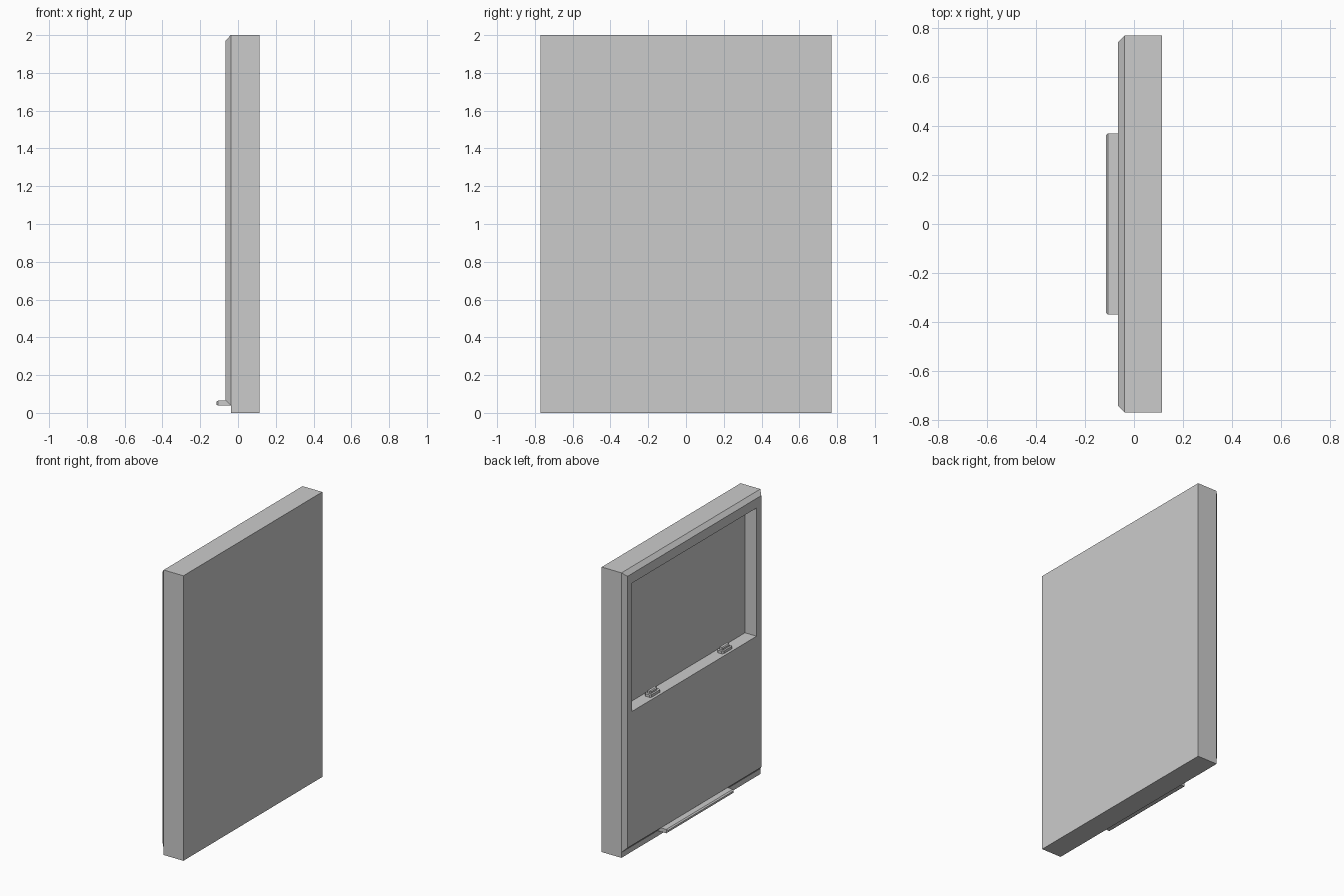
import bpy
import bmesh

if "Cube" in bpy.data.objects:
    bpy.data.objects.remove(bpy.data.objects["Cube"])

grey = bpy.data.materials.new("plain_grey")
grey.use_nodes = True
grey.diffuse_color = (0.6, 0.6, 0.6, 1)
grey.node_tree.nodes["Principled BSDF"].inputs["Base Color"].default_value = (0.6, 0.6, 0.6, 1)


def loft(name, rings, closed=False, y=0):
    """Skin rectangular rings (x, half width, bottom, top); cap or join the ends."""
    bm = bmesh.new()
    loops = [[bm.verts.new((x, y + s * w, z)) for s, z in
              ((-1, lo), (1, lo), (1, hi), (-1, hi))] for x, w, lo, hi in rings]
    pairs = list(zip(loops, loops[1:]))
    if closed:
        pairs.append((loops[-1], loops[0]))
    else:
        bm.faces.new(loops[0])
        bm.faces.new(loops[-1])
    for a, b in pairs:
        for i in range(4):
            j = (i + 1) % 4
            bm.faces.new((a[i], a[j], b[j], b[i]))
    bmesh.ops.recalc_face_normals(bm, faces=bm.faces)
    mesh = bpy.data.meshes.new(name)
    bm.to_mesh(mesh)
    bm.free()
    mesh.materials.append(grey)
    obj = bpy.data.objects.new(name, mesh)
    bpy.context.collection.objects.link(obj)
    return obj


BACK, STEP, FACE, PANE = 0.115, -0.038, -0.065, 0.025
W, H, C = 0.77, 2.0, 0.028
opening = (0.69, 1.005, 1.905)

# Main block with the upper pane recessed into it
loft("window_body", [(BACK, W, 0, H), (STEP, W, 0, H),
                     (STEP, *opening), (PANE, *opening)])

# Bevelled front layer around the opening
loft("front_panel", [(STEP, W, 0.038, H), (FACE, W - C, 0.038 + C, H - C),
                     (FACE, *opening), (STEP, *opening)], closed=True)

# Lift rail at the foot, with a chamfered lip
loft("lift_rail", [(STEP, 0.37, 0.038, 0.065), (-0.106, 0.37, 0.038, 0.065),
                   (-0.115, 0.362, 0.045, 0.058)])

# Pair of latches on the ledge: tapered base and raised lever
for side, y in (("left", 0.4), ("right", -0.4)):
    z = opening[1]
    loft(side + "_latch_base", [(0.005, 0.045, z, z + 0.018), (-0.005, 0.055, z, z + 0.018),
                                (-0.035, 0.055, z, z + 0.018), (-0.045, 0.045, z, z + 0.018)], y=y)
    loft(side + "_latch_lever", [(-0.008, 0.04, z + 0.018, z + 0.036),
                                 (-0.026, 0.04, z + 0.018, z + 0.036),
                                 (-0.032, 0.034, z + 0.018, z + 0.03)], y=y)
